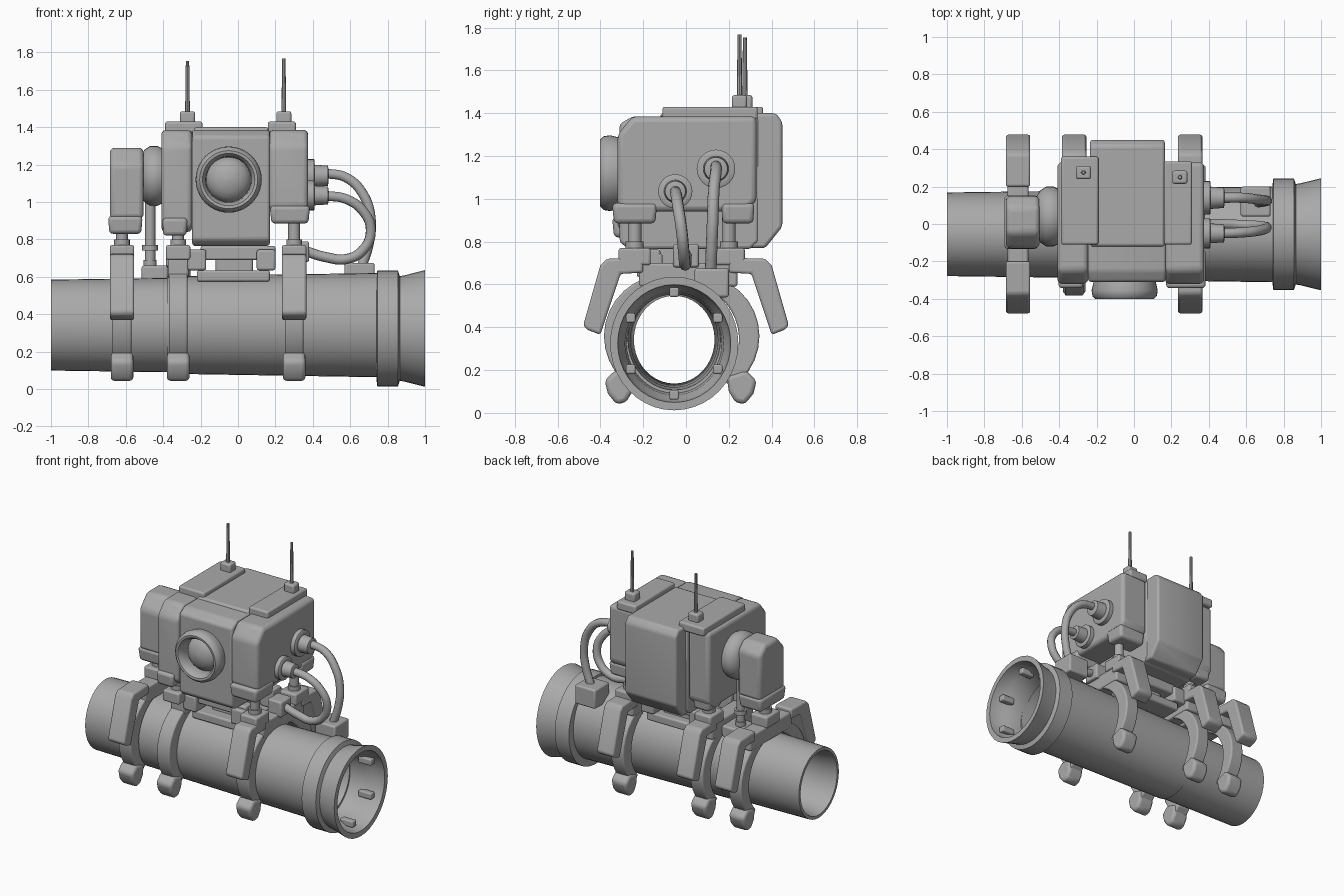
import bpy, bmesh, math
from mathutils import Vector

if "Cube" in bpy.data.objects:
    bpy.data.objects.remove(bpy.data.objects["Cube"])

grey = bpy.data.materials.new("plain grey")
grey.use_nodes = True
grey.diffuse_color = (0.4, 0.4, 0.4, 1)
grey.node_tree.nodes["Principled BSDF"].inputs["Base Color"].default_value = grey.diffuse_color
AXIS_Y, AXIS_Z = -0.055, 0.342


def finish(name, bm, bevel=0.0):
    bmesh.ops.recalc_face_normals(bm, faces=bm.faces)
    mesh = bpy.data.meshes.new(name)
    bm.to_mesh(mesh)
    bm.free()
    obj = bpy.data.objects.new(name, mesh)
    bpy.context.collection.objects.link(obj)
    mesh.materials.append(grey)
    if bevel:
        mod = obj.modifiers.new("rounded edges", "BEVEL")
        mod.width, mod.segments, mod.limit_method = bevel, 3, "ANGLE"
    bpy.ops.object.select_all(action="DESELECT")
    obj.select_set(True)
    bpy.context.view_layer.objects.active = obj
    bpy.ops.object.shade_smooth_by_angle(angle=math.radians(40))
    return obj


def box(name, xs, ys, zs, bevel=0.012, taper=1.0):
    """Box from ranges; taper scales the bottom face."""
    bm = bmesh.new()
    bmesh.ops.create_cube(bm, size=1)
    for v in bm.verts:
        k = taper if v.co.z < 0 else 1
        v.co = [sum(r) / 2 + c * (r[1] - r[0]) * s
                for r, c, s in zip((xs, ys, zs), v.co, (k, k, 1))]
    return finish(name, bm, bevel)


def prism(name, outline, xs, bevel=0.012):
    """Extrude a y-z outline along x."""
    bm = bmesh.new()
    face = bm.faces.new([bm.verts.new((xs[0], y, z)) for y, z in outline])
    ext = bmesh.ops.extrude_face_region(bm, geom=[face])
    bmesh.ops.translate(bm, vec=(xs[1] - xs[0], 0, 0),
                        verts=[g for g in ext["geom"] if isinstance(g, bmesh.types.BMVert)])
    return finish(name, bm, bevel)


def lathe(name, profile, origin, axis="X", steps=40, squash=1.0, closed=False):
    """Spin (distance along axis, radius) points about an axis."""
    bm = bmesh.new()
    turn = Vector((1, 0, 0)).rotation_difference(
        Vector({"X": (1, 0, 0), "-Y": (0, -1, 0), "Z": (0, 0, 1)}[axis])).to_matrix()
    rings = []
    for d, r in profile:
        rings.append([bm.verts.new(Vector(origin) + turn @ Vector(
            (d, r * squash * math.cos(math.tau * i / steps), r * math.sin(math.tau * i / steps))))
            for i in range(steps)])
    pairs = list(zip(rings, rings[1:]))
    if closed:
        pairs.append((rings[-1], rings[0]))
    else:
        bm.faces.new(rings[0])
        bm.faces.new(rings[-1])
    for a, b in pairs:
        for i in range(steps):
            j = (i + 1) % steps
            bm.faces.new((a[i], a[j], b[j], b[i]))
    return finish(name, bm)


def hose(name, points, radius):
    curve = bpy.data.curves.new(name, "CURVE")
    curve.dimensions, curve.bevel_depth, curve.bevel_resolution = "3D", radius, 3
    curve.resolution_u, curve.use_fill_caps = 8, True
    sp = curve.splines.new("BEZIER")
    sp.bezier_points.add(len(points) - 1)
    for bp, p in zip(sp.bezier_points, points):
        bp.co, bp.handle_left_type, bp.handle_right_type = p, "AUTO", "AUTO"
    curve.materials.append(grey)
    bpy.context.collection.objects.link(bpy.data.objects.new(name, curve))


# Hollow barrel, then the collar with its flared muzzle sitting slightly lower
lathe("barrel", [(-1, .243), (-.38, .252), (-.38, .26), (.76, .279), (.76, .235),
                 (.6, .222), (-.9, .205), (-1, .222)],
      (0, AXIS_Y, AXIS_Z), squash=.92, closed=True)
MUZZLE_Z = .324
lathe("muzzle", [(.74, .27), (.745, .311), (.855, .311), (.865, .28), (.89, .284), (1, .312),
                 (1, .275), (.9, .262), (.87, .24), (.74, .23)],
      (0, AXIS_Y, MUZZLE_Z), squash=.96, closed=True)
for n in range(6):
    a = math.tau * (n + .5) / 6
    y, z = AXIS_Y + .235 * math.cos(a), MUZZLE_Z + .24 * math.sin(a)
    box("muzzle_lug", (.85, .95), (y - .022, y + .022), (z - .022, z + .022), .008)


# Clamps: curved claws, swept guard arms and foot knobs
def claw(x, side):
    inner, outer, n = [], [], 12
    for i in range(n + 1):
        a = math.radians(68 - 112 * i / n)
        thick = .325 + .04 * math.sin(math.pi * i / n)
        for ring, r in ((inner, .268), (outer, thick)):
            ring.append((side * r * math.cos(a) - .02, AXIS_Z + r * math.sin(a)))
    prism("clamp_claw", inner + outer[::-1], (x - .05, x + .05), .01)
    outline = [(-.06, .17), (.03, .2), (.08, .15), (.065, .09), (.025, .04), (-.02, .05), (-.05, .1)]
    prism("clamp_knob", [(side * (.275 + dy) - .025, z) for dy, z in outline], (x - .06, x + .06), .02)


def guard_arm(x, side):
    prism("guard_arm", [(side * y, z) for y, z in
          [(.2, .725), (.37, .72), (.4, .69), (.48, .41), (.465, .39), (.4, .365), (.305, .65),
           (.2, .655)]], (x - .065, x + .065), .015)


for x in (-.62, -.32, .3):
    for side in (-1, 1):
        claw(x, side)
        if (x, side) != (-.32, -1):
            guard_arm(x, side)
    box("clamp_bridge", (x - .055, x + .055), (-.22, .24), (.59, .7))

# Mounting posts with collars
for x, y, top in ((-.62, 0, .86), (-.32, -.22, .92), (-.32, .2, .92), (.3, -.24, .92), (.3, .2, .92)):
    box("mount_block", (x - .065, x + .065), (y - .075, y + .075), (.69, .77))
    lathe("mount_post", [(.75, .042), (.8, .042), (.8, .032), (top, .032)], (x, y, 0), "Z", 16)

# Cradle under the body
box("cradle_plate", (-.22, .17), (-.2, .2), (.575, .635))
box("cradle_bar", (-.2, .2), (-.2, -.12), (.69, .765))
box("cradle_bar_back", (-.2, .2), (.1, .2), (.69, .765))
box("cradle_core", (-.12, .08), (-.12, .14), (.62, .8))
for x in (-.22, .15):
    box("cradle_foot", (x - .05, x + .05), (-.23, -.11), (.635, .745))
    box("cradle_foot_back", (x - .05, x + .05), (.1, .22), (.635, .745))

# Main body: centre box, back pack and side modules
prism("centre_body", [(-.31, .8), (-.27, .765), (.3, .765), (.34, .8), (.34, 1.385), (-.25, 1.385),
                      (-.31, 1.35)], (-.245, .17), .015)
prism("back_pack", [(.28, .77), (.37, .77), (.45, .87), (.45, 1.36), (.42, 1.4), (-.12, 1.4),
                    (-.12, 1.37), (.28, 1.37)], (-.235, .165), .02)
for name, xs, low in (("right_module", (-.41, -.245), .84), ("left_module", (.165, .375), .94)):
    prism(name, [(-.32, 1.3), (-.32, low + .03), (-.28, low), (.28, low), (.33, low + .05),
                 (.33, 1.385), (-.25, 1.385)], xs, .025)
for xs, low in (((-.405, -.27), .82), ((.17, .385), .885)):
    for ys in ((-.345, -.135), (.165, .32)):
        box("module_pad", xs, ys, (low, low + .095), .02, .92)

# Lens: rounded ring and domed glass
lathe("lens_ring", [(0, .165), (.05, .177), (.08, .172), (.097, .155), (.095, .14), (.075, .125),
                    (.04, .12), (0, .12)], (-.05, -.305, 1.12), "-Y", closed=True)
lathe("lens_dome", [(0, .121), (.02, .115), (.045, .095), (.062, .065), (.072, .03), (.075, .004)],
      (-.05, -.305, 1.12), "-Y")

# Roof plates and aerials
for xs, ys, ax, ay, tip in (((-.39, -.19), (-.11, .36), -.27, .275, 1.755),
                            ((.16, .31), (-.11, .335), .245, .25, 1.767)):
    box("roof_plate", xs, ys, (1.37, 1.43))
    box("aerial_base", (ax - .04, ax + .04), (ay - .035, ay + .035), (1.42, 1.485))
    lathe("aerial", [(1.47, .013), (tip, .009)], (ax, ay, 0), "Z", 8)

# Side pod with its round connector and feed pipe
prism("side_pod", [(-.13, .91), (.15, .91), (.15, 1.23), (.09, 1.29), (-.05, 1.29), (-.13, 1.2)],
      (-.685, -.505), .025)
box("pod_base", (-.695, -.51), (-.135, .155), (.83, .925), .02, .92)
lathe("pod_connector", [(-.52, .11), (-.5, .14), (-.47, .16), (-.43, .16), (-.4, .145)],
      (0, .04, 1.14), steps=32)
lathe("feed_pipe", [(.64, .035), (.69, .035), (.69, .028), (.74, .028), (.74, .042), (.77, .042),
                    (.77, .028), (1.02, .028)], (-.47, .06, 0), "Z", 16)
box("feed_base", (-.515, -.375), (-.02, .14), (.58, .66))

# Hoses with sockets and landing blocks
for y, z, r in ((.14, 1.14, .09), (-.05, 1.035, .08)):
    lathe("hose_socket", [(.36, r), (.405, r), (.41, r * .92), (.41, r * .66), (.48, r * .6),
                          (.485, r * .4)], (0, y, z), steps=24)
hose("upper_hose", [(.46, .14, 1.155), (.58, .14, 1.13), (.67, .13, 1.04), (.71, .125, .91),
                    (.7, .12, .78), (.66, .115, .65)], .027)
hose("lower_hose", [(.46, -.05, 1.035), (.58, -.045, 1.015), (.67, -.035, .95), (.71, -.02, .85),
                    (.67, -.01, .745), (.58, -.005, .695), (.47, 0, .705), (.34, 0, .745)], .027)
box("hose_landing", (.57, .73), (.04, .2), (.54, .675))
box("hose_coupler", (.27, .38), (-.06, .06), (.68, .79))
